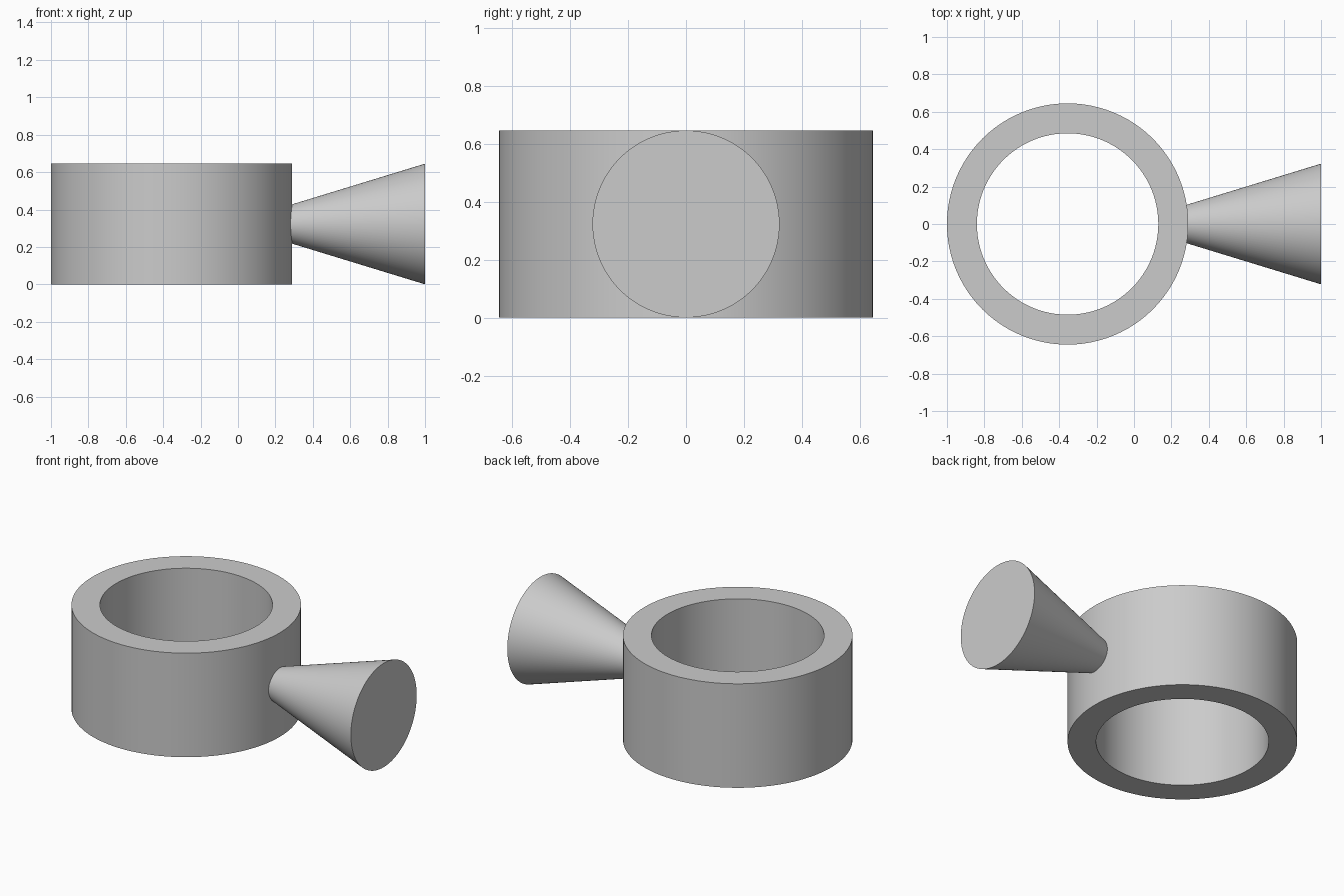
import bpy
import math
from mathutils import Matrix, Vector

cube = bpy.data.objects.get("Cube")
if cube:
    bpy.data.objects.remove(cube, do_unlink=True)

import bmesh

SEGMENTS = 96
HEIGHT = 0.645
RING_X = -0.355

grey = bpy.data.materials.new("plain grey")
grey.use_nodes = True
grey.diffuse_color = (0.6, 0.6, 0.6, 1)
grey.node_tree.nodes["Principled BSDF"].inputs["Base Color"].default_value = (0.6, 0.6, 0.6, 1)


def lathe(name, profile, matrix, closed):
    """Spin a (radius, height) profile about z, then place it."""
    bm = bmesh.new()
    verts = [bm.verts.new((r, 0, h)) for r, h in profile]
    edges = [bm.edges.new(pair) for pair in zip(verts, verts[1:])]
    if closed:
        edges.append(bm.edges.new((verts[-1], verts[0])))
    bmesh.ops.spin(bm, geom=verts + edges, cent=(0, 0, 0), axis=(0, 0, 1),
                   angle=math.tau, steps=SEGMENTS, use_merge=True)
    bmesh.ops.remove_doubles(bm, verts=bm.verts, dist=1e-5)
    # Flat discs close an open profile
    if not closed:
        rim = [e for e in bm.edges if e.is_boundary]
        bmesh.ops.holes_fill(bm, edges=rim, sides=0)
    bmesh.ops.recalc_face_normals(bm, faces=bm.faces)
    mesh = bpy.data.meshes.new(name)
    bm.to_mesh(mesh)
    bm.free()
    mesh.materials.append(grey)
    obj = bpy.data.objects.new(name, mesh)
    obj.matrix_world = matrix
    bpy.context.collection.objects.link(obj)
    bpy.ops.object.select_all(action="DESELECT")
    obj.select_set(True)
    bpy.context.view_layer.objects.active = obj
    bpy.ops.object.shade_smooth_by_angle(angle=math.radians(30))
    return obj


# Thick-walled open ring
lathe("ring_body", [(0.485, 0), (0.645, 0), (0.645, HEIGHT), (0.485, HEIGHT)],
      Matrix.Translation(Vector((RING_X, 0, 0))), closed=True)

# Flared handle, its narrow end sunk into the ring wall
lathe("cone_handle", [(0.09, 0.24), (HEIGHT / 2, 1)],
      Matrix.Translation(Vector((0, 0, HEIGHT / 2))) @ Matrix.Rotation(math.pi / 2, 4, "Y"),
      closed=False)
